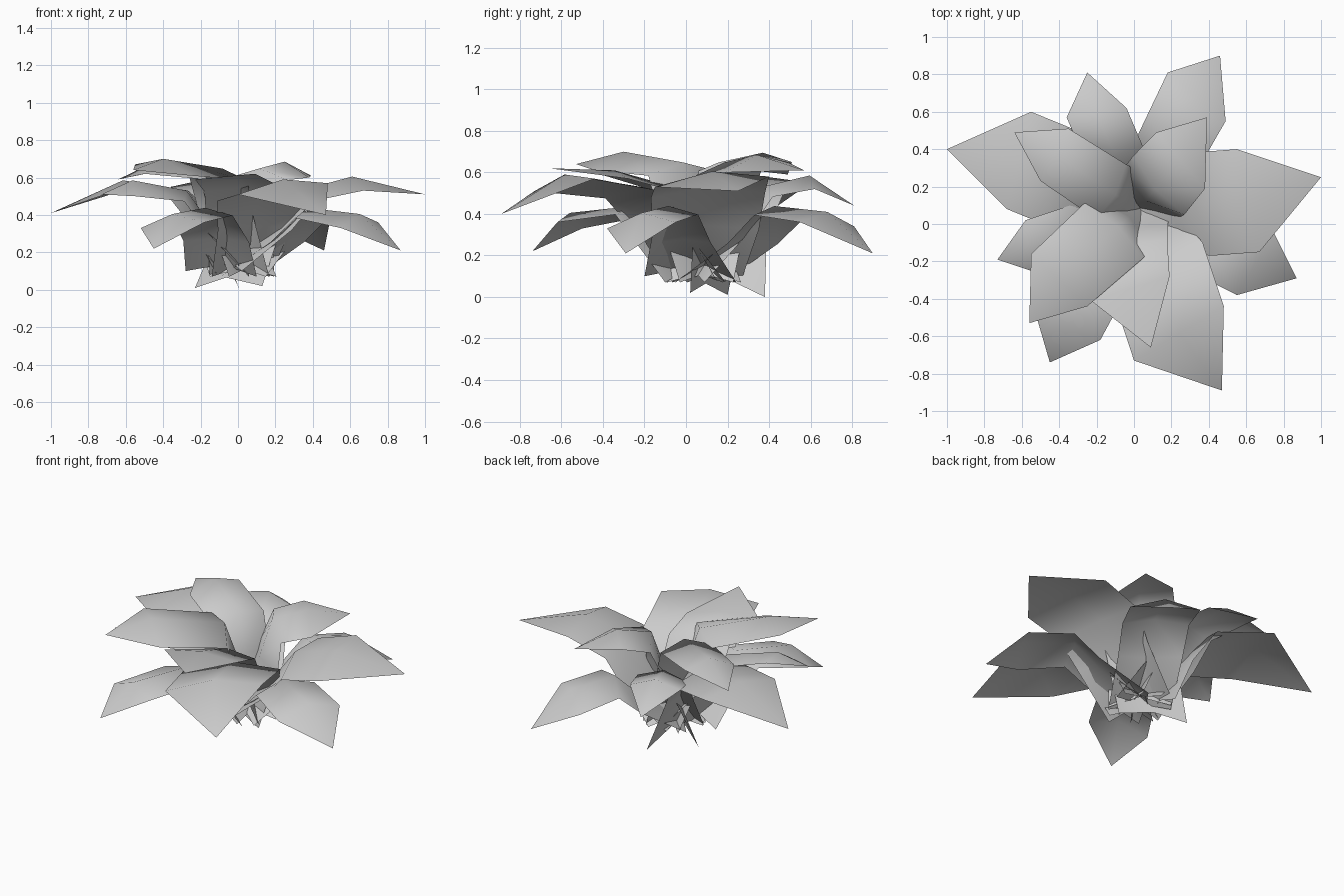
import bpy
from mathutils import Vector

cube = bpy.data.objects.get("Cube")
if cube:
    bpy.data.objects.remove(cube)

grey = bpy.data.materials.new("leaf_grey")
grey.use_nodes = True
shade = (0.6, 0.6, 0.6, 1)
grey.diffuse_color = shade
grey.node_tree.nodes["Principled BSDF"].inputs["Base Color"].default_value = shade

CROWN = Vector((0.02, 0.08, 0))
UP = Vector((0, 0, 1))


def add_sheet(name, verts, faces):
    mesh = bpy.data.meshes.new(name)
    mesh.from_pydata(verts, [], faces)
    mesh.materials.append(grey)
    mesh.shade_smooth()
    obj = bpy.data.objects.new(name, mesh)
    bpy.context.collection.objects.link(obj)


def add_leaf(name, tier, tip, left, right, root=None):
    """Broad sheet: wide root in the crown, rising neck, shoulders, pointed tip."""
    reach, neck_z, neck_width, ridge = tier
    tip, left, right = Vector(tip), Vector(left), Vector(right)
    middle = (left + right) / 2
    half = (left - right) / 2
    flat = Vector((half.x, half.y, 0))
    out = (middle - CROWN) * Vector((1, 1, 0))
    length = out.length
    out.normalize()

    # Root edge lies across the leaf, just behind the crown centre
    if root:
        root_left, root_right = Vector(root[0]), Vector(root[1])
    else:
        centre = CROWN - out * 0.02 + UP * 0.07
        root_left = centre + flat.normalized() * 0.18
        root_right = centre - flat.normalized() * 0.18
    root_middle = (root_left + root_right) / 2

    neck = CROWN + out * min(reach, length * 0.72) + UP * neck_z
    neck_half = (flat + UP * half.z * 0.5) * neck_width
    throat = CROWN + out * (reach * 0.65) + UP * (neck_z * 0.66)
    throat_half = neck_half * 0.5 + (root_left - root_right) * 0.25

    # The midrib arches toward the upper side all along the leaf
    verts = [root_left, root_middle + UP * 0.05 - out * 0.02, root_right]
    verts += [throat + throat_half, throat - out * 0.05 + UP * 0.02, throat - throat_half]
    verts += [neck + neck_half, neck - out * 0.03 + UP * ridge * 0.8, neck - neck_half]
    verts += [left, middle + UP * ridge, right, tip]

    faces = []
    for k in range(0, 9, 3):
        for a in (k, k + 1):
            faces.append((a, a + 1, a + 4, a + 3))
    faces += [(9, 10, 12), (10, 11, 12)]
    add_sheet(name, verts, faces)


# Upper leaves around the open crown
UPPER = (0.17, 0.6, 1.05, 0.06)
for name, *shape in (
    ("left", (-.64, .49, .59), (-.5, .23, .62), (-.35, .51, .65)),
    ("front_left", (-.56, -.53, .64), (-.25, -.44, .61), (-.55, -.16, .67)),
    ("back", (.39, .57, .61), (.12, .49, .65), (.38, .19, .6),
     ((-.23, .2, .01), (.13, .02, .02))),
):
    add_leaf("upper_leaf_" + name, UPPER, *shape)
add_leaf("upper_leaf_front", (0.22, 0.52, 0.85, 0.03),
         (.09, -.66, .62), (.19, -.28, .57), (-.23, -.41, .59))

# Broad middle leaves
MIDDLE = (0.34, 0.49, 1, 0.05)
for name, *shape in (
    ("left", (-1, .4, .41), (-.68, .08, .52), (-.55, .6, .55),
     ((-.12, 0, .09), (.01, .38, 0))),
    ("side", (-.73, -.19, .51), (-.55, -.25, .5), (-.58, .02, .57)),
    ("back", (-.25, .81, .44), (-.36, .57, .55), (-.04, .62, .52)),
    ("right", (1, .25, .51), (.55, .4, .58), (.67, -.15, .53),
     ((-.05, .27, .09), (.02, -.2, .1))),
    ("front", (.47, -.89, .4), (.48, -.44, .57), (0, -.73, .51)),
):
    add_leaf("middle_leaf_" + name, MIDDLE, *shape)

# Drooping lower leaves
LOWER = (0.42, 0.39, 0.95, 0.06)
for name, *shape in (
    ("back", (.46, .9, .21), (.18, .81, .34), (.49, .55, .36)),
    ("right", (.87, -.29, .21), (.75, -.05, .36), (.55, -.38, .33)),
    ("front", (-.45, -.74, .22), (-.18, -.62, .36), (-.52, -.5, .33),
     ((.1, -.1, .07), (-.28, .1, .1))),
):
    add_leaf("lower_leaf_" + name, LOWER, *shape)
